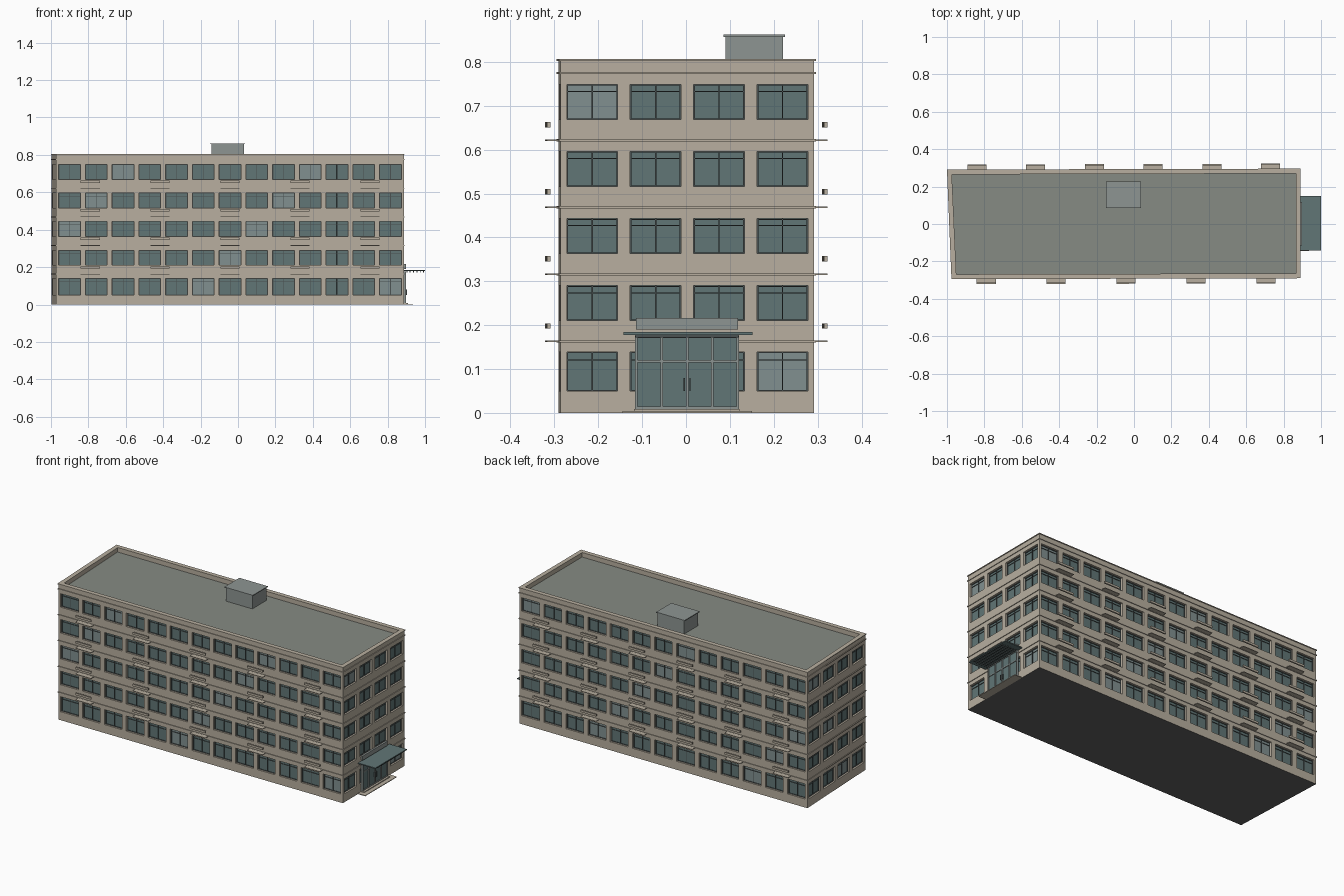
import bpy, bmesh
from mathutils import Vector

if "Cube" in bpy.data.objects:
    bpy.data.objects.remove(bpy.data.objects["Cube"])

# Plan corners, counter-clockwise from front left (the left end is slightly skewed)
A, B, C, D = [Vector(p) for p in ((-0.972, -0.291), (0.887, -0.286), (0.887, 0.292), (-0.996, 0.287))]
CORNERS = [A, B, C, D]
SIGNS = [(-1, -1), (1, -1), (1, 1), (-1, 1)]
FLOOR, TOP, DEPTH, WIN_W = 0.153, 0.803, 0.014, 0.116
ROWS = [(0.05, 0.139)] + [(0.057 + FLOOR * i, 0.137 + FLOOR * i) for i in range(1, 5)]


def material(name, rgb):
    m = bpy.data.materials.new(name)
    m.diffuse_color = (*rgb, 1)
    m.use_nodes = True
    m.node_tree.nodes["Principled BSDF"].inputs["Base Color"].default_value = m.diffuse_color
    return m


STONE = material("stone", (0.48, 0.43, 0.35))
GLASS = material("dark_glass", (0.12, 0.18, 0.18))
PALE = material("pale_glass", (0.22, 0.28, 0.28))
FRAME = material("frame", (0.07, 0.085, 0.085))
ROOF = material("roofing", (0.24, 0.26, 0.23))
METAL = material("metal", (0.27, 0.30, 0.29))
BASE = material("underside", (0.12, 0.12, 0.12))


class Part:
    """Collects faces for one named object."""

    def __init__(self, name, mat):
        self.name, self.mat, self.bm = name, mat, bmesh.new()

    def face(self, pts):
        self.bm.faces.new([self.bm.verts.new(p) for p in pts])

    def box(self, lo, hi, place=lambda u, d, z: (u, d, z)):
        bm = bmesh.new()
        v = [bm.verts.new(place(x, y, z)) for x in (lo[0], hi[0])
             for y in (lo[1], hi[1]) for z in (lo[2], hi[2])]
        for f in ((0, 1, 3, 2), (4, 6, 7, 5), (0, 4, 5, 1), (2, 3, 7, 6), (0, 2, 6, 4), (1, 5, 7, 3)):
            bm.faces.new([v[i] for i in f])
        bmesh.ops.recalc_face_normals(bm, faces=bm.faces)
        for f in bm.faces:
            self.face([w.co for w in f.verts])
        bm.free()

    def ring(self, out, inn, z0, z1):
        def loop(d, z):
            return [(p.x + s[0] * d, p.y + s[1] * d, z) for p, s in zip(CORNERS, SIGNS)]
        a, b, c, d = loop(out, z0), loop(out, z1), loop(inn, z1), loop(inn, z0)
        for p, q in ((a, b), (b, c), (c, d), (d, a)):
            for i in range(4):
                j = (i + 1) % 4
                self.face((p[i], p[j], q[j], q[i]))

    def done(self):
        bmesh.ops.remove_doubles(self.bm, verts=self.bm.verts, dist=1e-5)
        me = bpy.data.meshes.new(self.name)
        self.bm.to_mesh(me)
        self.bm.free()
        me.materials.append(self.mat)
        bpy.context.collection.objects.link(bpy.data.objects.new(self.name, me))


def wall_frame(a, b):
    t = (b - a).normalized()
    n = Vector((t.y, -t.x))

    def place(u, d, z):
        p = a + t * u + n * d
        return (p.x, p.y, z)
    return place, (b - a).length


def build_wall(side, a, b, cols, is_pale):
    place, length = wall_frame(a, b)
    wall, dark = Part(side + "_wall", STONE), Part(side + "_windows", GLASS)
    pale, bars = Part(side + "_pale_windows", PALE), Part(side + "_window_frames", FRAME)
    us = [0]
    for i in range(cols):
        c = (i + 0.5) * length / cols
        us += [c - WIN_W / 2, c + WIN_W / 2]
    us.append(length)
    zs = [0] + [z for r in ROWS for z in r] + [TOP]
    for i in range(len(us) - 1):
        for j in range(len(zs) - 1):
            c = [(us[i], zs[j]), (us[i + 1], zs[j]), (us[i + 1], zs[j + 1]), (us[i], zs[j + 1])]
            if not (i % 2 and j % 2):
                wall.face([place(u, 0, z) for u, z in c])
                continue
            # Reveal around the opening
            for k in range(4):
                p, q = c[k], c[(k + 1) % 4]
                wall.face([place(p[0], 0, p[1]), place(q[0], 0, q[1]),
                           place(q[0], -DEPTH, q[1]), place(p[0], -DEPTH, p[1])])
            # Pane, border, mullions and transom
            glass = pale if is_pale(j // 2 * cols + i // 2) else dark
            glass.face([place(u, -DEPTH, z) for u, z in c])
            (u0, z0), (u1, z1) = c[0], c[2]
            w, f, k = 0.003, -DEPTH + 0.004, -DEPTH - 0.001
            mid, tr = (u0 + u1) / 2, z0 + (z1 - z0) * 0.78
            for x in (u0, mid - w / 2, u1 - w):
                bars.box((x, k, z0), (x + w, f, z1), place)
            for z in (z0, tr, z1 - w):
                bars.box((u0, k, z), (u1, f - 0.0005, z + w * 0.8), place)
    for p in (wall, dark, pale, bars):
        p.done()


build_wall("front", A, B, 13, lambda k: k % 7 == 5)
build_wall("right", B, C, 4, lambda k: k % 13 == 3)
build_wall("back", C, D, 13, lambda k: k % 7 == 3)
build_wall("left", D, A, 4, lambda k: k % 7 == 2)

# Air conditioner shelves with floating front rails
for side, a, b, xs in (("front", A, B, [-0.79 + 0.374 * i for i in range(5)]),
                       ("back", C, D, [-0.84 + 0.314 * i for i in range(6)])):
    place, _ = wall_frame(a, b)
    shelf, rail = Part(side + "_shelves", STONE), Part(side + "_shelf_rails", STONE)
    for x in xs:
        u = abs(x - a.x)
        for r in range(1, 5):
            z = FLOOR * r
            shelf.box((u - 0.051, -0.002, z + 0.008), (u + 0.051, 0.031, z + 0.0115), place)
            rail.box((u - 0.051, 0.023, z + 0.039), (u + 0.051, 0.031, z + 0.051), place)
    shelf.done()
    rail.done()

# String courses, cornice and parapet
bands = Part("string_courses", STONE)
for r in range(1, 6):
    bands.ring(0.004, -0.002, FLOOR * r + 0.007, FLOOR * r + 0.012)
bands.done()
parapet = Part("parapet", STONE)
parapet.ring(-0.0005, -0.02, 0.77, TOP)
parapet.ring(0.004, -0.022, TOP - 0.001, TOP + 0.003)
parapet.done()

# Roof deck and underside
roof = Part("roof_deck", ROOF)
roof.face([(p.x, p.y, 0.778) for p in CORNERS])
roof.done()
under = Part("underside", BASE)
under.face([(p.x, p.y, 0) for p in reversed(CORNERS)])
under.done()

# Roof access hut
hut = Part("roof_hut", METAL)
hut.box((-0.143, 0.09, 0.775), (0.031, 0.221, 0.857))
hut.box((-0.149, 0.085, 0.857), (0.037, 0.226, 0.862))
hut.done()

# Entrance step, glazed doors, canopy and blank sign board
step = Part("entrance_step", STONE)
step.box((0.886, -0.145, 0), (0.935, 0.15, 0.004))
step.box((0.886, -0.118, 0.004), (0.91, 0.122, 0.009))
step.done()
doors = Part("entrance_glass", GLASS)
doors.box((0.885, -0.112, 0.009), (0.894, 0.117, 0.174))
doors.done()
frames = Part("entrance_frame", METAL)
for y in (-0.113, -0.055, 0.0025, 0.06, 0.118):
    frames.box((0.886, y - 0.003, 0.009), (0.899, y + 0.003, 0.176))
for z in (0.009, 0.115, 0.171):
    frames.box((0.886, -0.115, z), (0.898, 0.12, z + 0.005))
frames.done()
handles = Part("door_handles", FRAME)
for y in (-0.004, 0.009):
    handles.box((0.895, y - 0.0015, 0.05), (0.904, y + 0.0015, 0.08))
handles.done()
canopy = Part("canopy", GLASS)
canopy.box((0.885, -0.143, 0.178), (1.0, 0.151, 0.184))
canopy.done()
ribs = Part("canopy_ribs", FRAME)
for i in range(6):
    x = 0.9 + i * 0.018
    ribs.box((x, -0.115, 0.172), (x + 0.005, 0.12, 0.1785))
ribs.done()
sign = Part("blank_sign_board", METAL)
sign.box((0.885, -0.114, 0.19), (0.897, 0.118, 0.216))
sign.done()
